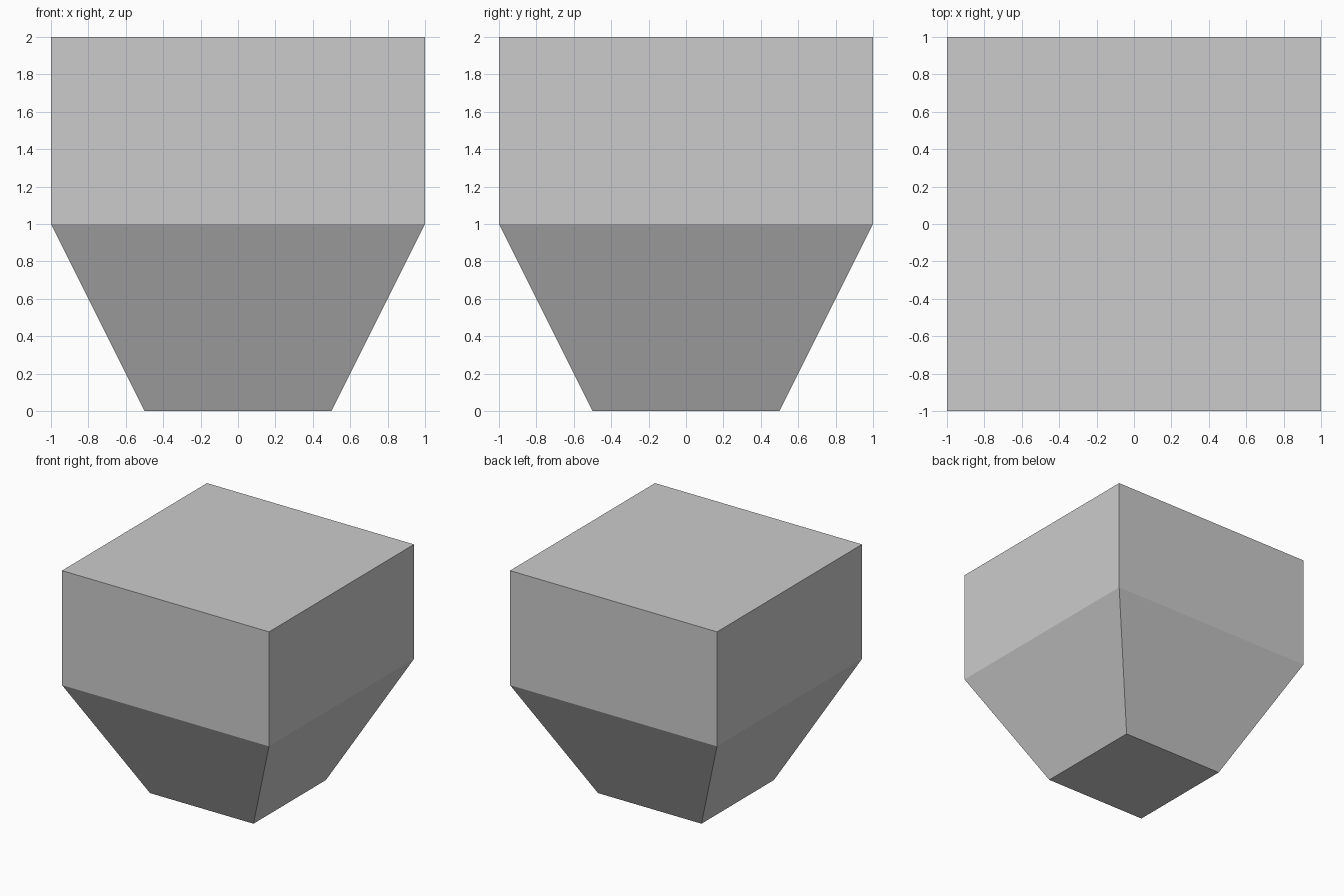
import bpy
import bmesh

if "Cube" in bpy.data.objects:
    bpy.data.objects.remove(bpy.data.objects["Cube"])

# Square cross-sections from bottom to top: (half width, height)
SECTIONS = [(0.5, 0.0), (1.0, 1.0), (1.0, 2.0)]


def square_ring(bm, half, z):
    corners = [(-1, -1), (1, -1), (1, 1), (-1, 1)]
    return [bm.verts.new((x * half, y * half, z)) for x, y in corners]


# Block with a tapered base, lofted through the sections
bm = bmesh.new()
rings = [square_ring(bm, half, z) for half, z in SECTIONS]
for low, high in zip(rings, rings[1:]):
    for i in range(4):
        j = (i + 1) % 4
        bm.faces.new((low[i], low[j], high[j], high[i]))

# Flat bottom and top
bm.faces.new(rings[0][::-1])
bm.faces.new(rings[-1])
bmesh.ops.recalc_face_normals(bm, faces=bm.faces)

mesh = bpy.data.meshes.new("tapered_block")
bm.to_mesh(mesh)
bm.free()
block = bpy.data.objects.new("tapered_block", mesh)
bpy.context.collection.objects.link(block)
